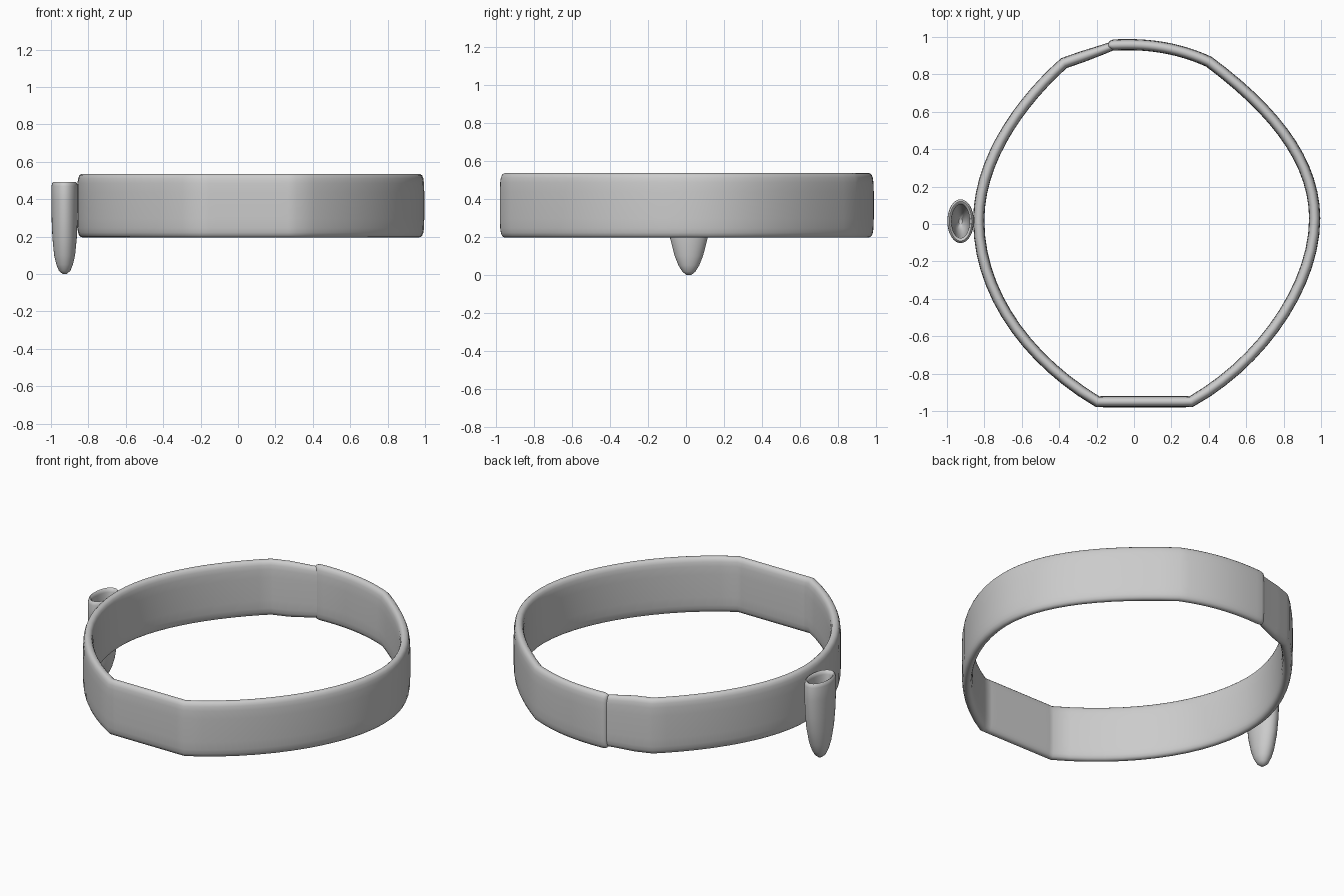
import bpy, bmesh, math
from mathutils import Vector
from mathutils.geometry import interpolate_bezier

if "Cube" in bpy.data.objects:
    bpy.data.objects.remove(bpy.data.objects["Cube"])


def loft(name, rings, angle):
    # Skin a series of closed rings and cap both ends
    bm = bmesh.new()
    loops = [[bm.verts.new(p) for p in ring] for ring in rings]
    n = len(loops[0])
    for a, b in zip(loops, loops[1:]):
        for i in range(n):
            j = (i + 1) % n
            bm.faces.new((a[i], a[j], b[j], b[i]))
    bm.faces.new(loops[0][::-1])
    bm.faces.new(loops[-1])
    bmesh.ops.recalc_face_normals(bm, faces=bm.faces[:])
    me = bpy.data.meshes.new(name)
    bm.to_mesh(me)
    bm.free()
    ob = bpy.data.objects.new(name, me)
    bpy.context.collection.objects.link(ob)
    bpy.ops.object.select_all(action='DESELECT')
    ob.select_set(True)
    bpy.context.view_layer.objects.active = ob
    bpy.ops.object.shade_smooth_by_angle(angle=math.radians(angle))
    return ob


# Strap centre line in plan: bezier pieces meeting at soft corners
pieces = [
    [(-0.105, 0.957), (0.05, 0.965), (0.22, 0.95), (0.40, 0.868)],
    [(0.40, 0.868), (0.76, 0.60), (0.965, 0.33), (0.966, 0.03)],
    [(0.966, 0.03), (0.966, -0.33), (0.68, -0.74), (0.305, -0.95)],
    [(0.305, -0.95), (0.14, -0.95), (-0.03, -0.95), (-0.195, -0.95)],
    [(-0.195, -0.95), (-0.58, -0.72), (-0.83, -0.36), (-0.83, 0.02)],
    [(-0.83, 0.02), (-0.83, 0.34), (-0.61, 0.65), (-0.375, 0.86)],
    [(-0.375, 0.86), (-0.29, 0.89), (-0.20, 0.92), (-0.12, 0.95)],
]
path = []
for p in pieces:
    pts = interpolate_bezier(*[Vector((x, y, 0)) for x, y in p], 14)
    path += pts if not path else pts[1:]

# Strap cross-section: thin band with rounded edges
half = [(0.0, 0.17), (0.010, 0.168), (0.019, 0.160), (0.025, 0.145),
        (0.0285, 0.12), (0.030, 0.07), (0.030, 0.0)]
right = half + [(x, -z) for x, z in half[-2::-1]]
section = right + [(-x, z) for x, z in right[-2:0:-1]]

rings = []


def add_ring(c, side, thick, tall):
    rings.append([(c.x + side.x * u * thick, c.y + side.y * u * thick, 0.366 + v * tall)
                  for u, v in section])


last = len(path) - 1
for i, c in enumerate(path):
    t0 = (path[i] - path[max(i - 1, 0)]).normalized()
    t1 = (path[min(i + 1, last)] - path[i]).normalized()
    t = (t0 + t1).normalized()
    side = Vector((t.y, -t.x, 0))
    if i == 0:
        # Rounded free end
        for back, s, h in ((0.032, 0.35, 0.93), (0.026, 0.7, 0.97), (0.015, 0.92, 0.99)):
            add_ring(c - t * back, side, s, h)
    # Tail narrows where it tucks under the free end
    k = max(0.0, (i - last + 8) / 8)
    add_ring(c, side, 1 - 0.2 * k, 1 - 0.08 * k)
loft("strap", rings, 40)

# Pouch: oval cup with rounded rim, hollow inside (x radius, y radius, z)
outer = [(0.010, 0.014, 0.0), (0.030, 0.034, 0.016), (0.044, 0.055, 0.05),
         (0.056, 0.075, 0.10), (0.065, 0.098, 0.19), (0.069, 0.110, 0.28),
         (0.071, 0.117, 0.39), (0.070, 0.117, 0.47), (0.066, 0.112, 0.487),
         (0.060, 0.106, 0.492), (0.052, 0.096, 0.487), (0.048, 0.090, 0.47),
         (0.047, 0.086, 0.35), (0.042, 0.072, 0.20), (0.032, 0.048, 0.10),
         (0.010, 0.014, 0.045)]
N = 32
cup = [[(-0.927 + rx * math.cos(2 * math.pi * i / N),
         0.015 + ry * math.sin(2 * math.pi * i / N), z) for i in range(N)]
       for rx, ry, z in outer]
loft("side_pouch", cup, 60)
